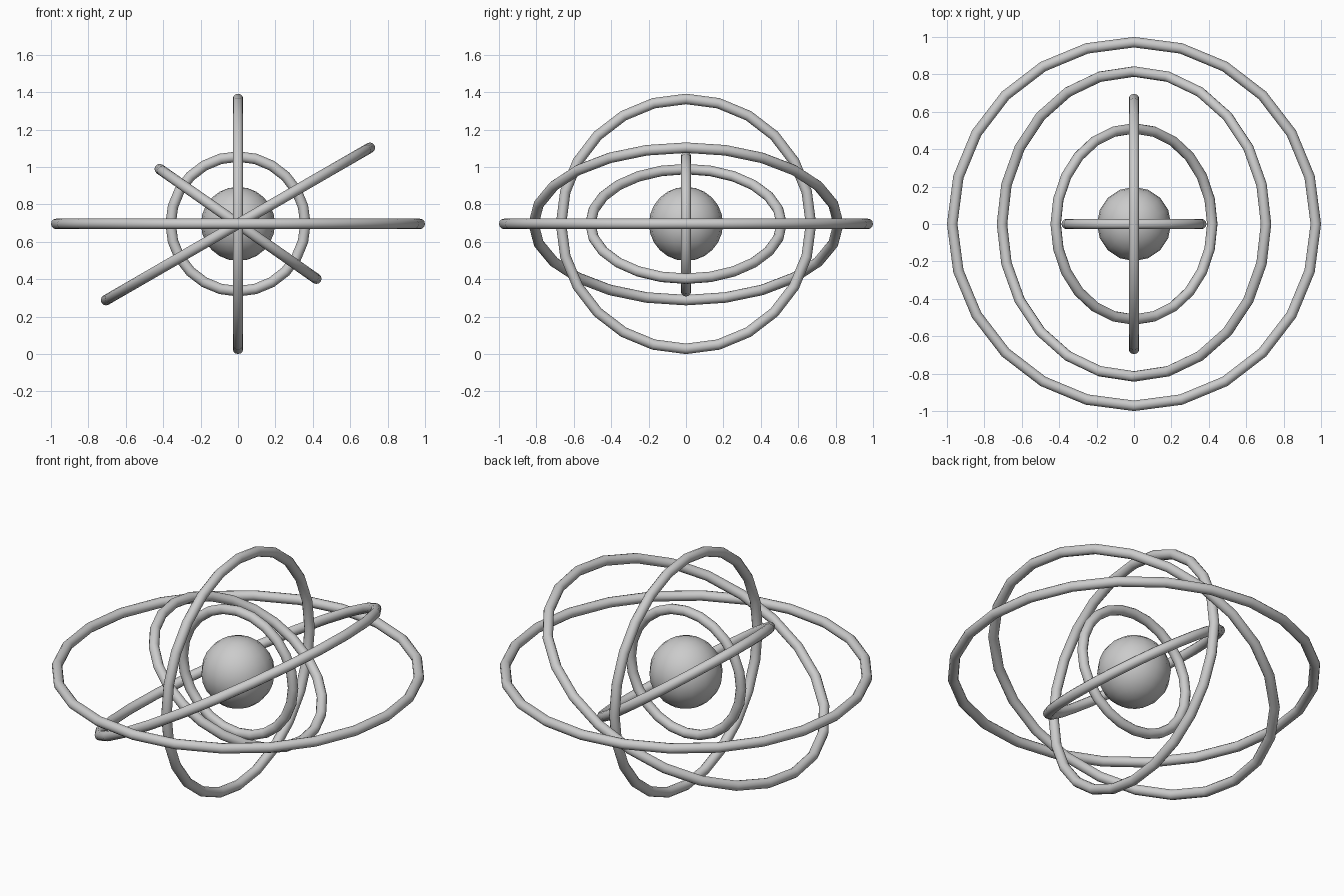
import bpy
from math import radians

if "Cube" in bpy.data.objects:
    bpy.data.objects.remove(bpy.data.objects["Cube"])

CENTER = (0, 0, 0.696)
TUBE = 0.028


def smooth(name):
    obj = bpy.context.object
    obj.name = name
    bpy.ops.object.shade_smooth_by_angle(angle=radians(50))


def ring(name, radius, rx=0, ry=0):
    bpy.ops.mesh.primitive_torus_add(
        location=CENTER, rotation=(radians(rx), radians(ry), 0),
        major_radius=radius, minor_radius=TUBE,
        major_segments=24, minor_segments=12)
    smooth(name)


# Central ball
bpy.ops.mesh.primitive_uv_sphere_add(segments=16, ring_count=12, radius=0.198, location=CENTER)
smooth("core_ball")

# Nested rings, outermost first
ring("horizontal_ring", 0.972)
ring("right_tilted_ring", 0.815, ry=-30)
ring("side_vertical_ring", 0.668, ry=90)
ring("left_tilted_ring", 0.511, ry=35)
ring("front_vertical_ring", 0.36, rx=90)
